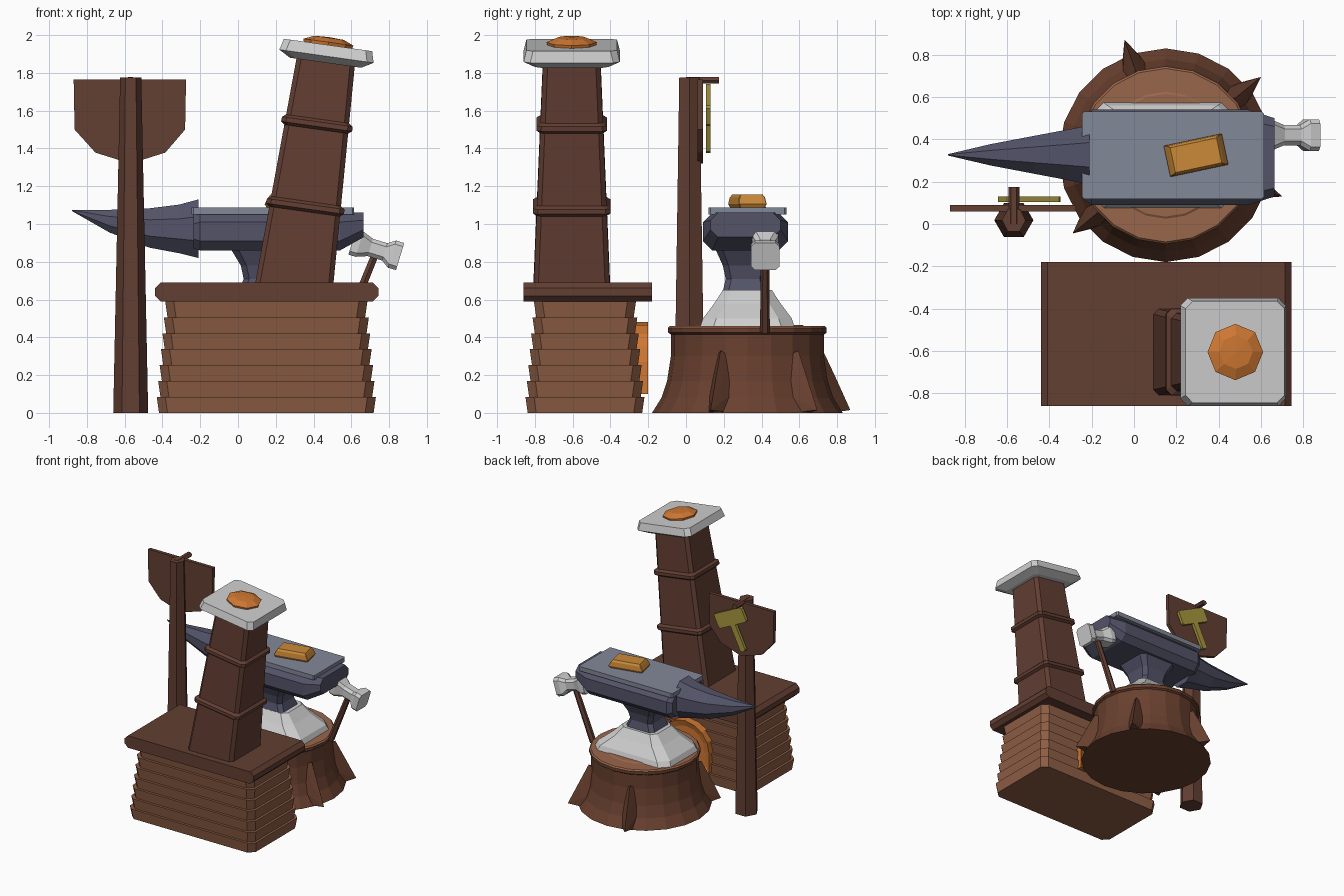
import bpy, bmesh
from math import sin, cos, pi, atan2, hypot, radians
from mathutils import Matrix, Vector

if "Cube" in bpy.data.objects:
    bpy.data.objects.remove(bpy.data.objects["Cube"])


def material(name, hex_code):
    def lin(c):
        c /= 255
        return c / 12.92 if c < 0.04045 else ((c + 0.055) / 1.055) ** 2.4
    m = bpy.data.materials.new(name)
    m.diffuse_color = [lin(int(hex_code[i:i + 2], 16)) for i in (0, 2, 4)] + [1]
    m.use_nodes = True
    m.node_tree.nodes["Principled BSDF"].inputs["Base Color"].default_value = m.diffuse_color
    return m


WOOD = material("dark_wood", "623E32")
BARK = material("bark", "69402F")
BRICK = material("brick", "8E5E45")
CUT = material("cut_wood", "99664A")
STEEL = material("dark_steel", "535369")
FACE = material("polished_steel", "828898")
PALE = material("pale_metal", "CFCFCF")
EMBER = material("ember", "D07832")
GOLD = material("gold", "CB8A38")
BRASS = material("brass", "A8983F")

# Frames that send local (u, v, s) to world axes
ALONG_X = Matrix(((0, 0, 1, 0), (1, 0, 0, 0), (0, 1, 0, 0), (0, 0, 0, 1)))
ALONG_Y = Matrix(((1, 0, 0, 0), (0, 0, 1, 0), (0, 1, 0, 0), (0, 0, 0, 1)))


def at(x, y, z, frame=Matrix()):
    return Matrix.Translation((x, y, z)) @ frame


def finish(name, bm, mats):
    bmesh.ops.recalc_face_normals(bm, faces=bm.faces)
    me = bpy.data.meshes.new(name)
    bm.to_mesh(me)
    bm.free()
    for m in mats:
        me.materials.append(m)
    ob = bpy.data.objects.new(name, me)
    bpy.context.collection.objects.link(ob)
    return ob


def rect(s, hu, hv, c, cu=0, cv=0):
    """Rectangle with chamfered corners at distance s along the axis."""
    pts = [(hu, hv - c), (hu - c, hv), (c - hu, hv), (-hu, hv - c),
           (-hu, c - hv), (c - hu, -hv), (hu - c, -hv), (hu, c - hv)]
    return [(u + cu, v + cv, s) for u, v in pts]


def ngon(s, ru, rv, n, cu=0, cv=0, turn=0):
    return [(cu + ru * cos(2 * pi * i / n + turn), cv + rv * sin(2 * pi * i / n + turn), s)
            for i in range(n)]


def loft(name, rings, mat, frame=Matrix(), rule=None, extra=()):
    """Skin a stack of equal rings and cap both ends."""
    bm = bmesh.new()
    vs = [[bm.verts.new(frame @ Vector(p)) for p in r] for r in rings]
    n = len(rings[0])
    for a, b in zip(vs, vs[1:]):
        for i in range(n):
            bm.faces.new((a[i], a[(i + 1) % n], b[(i + 1) % n], b[i]))
    bm.faces.new(vs[0][::-1])
    bm.faces.new(vs[-1])
    if rule:
        bmesh.ops.recalc_face_normals(bm, faces=bm.faces)
        for f in bm.faces:
            f.material_index = rule(f)
    return finish(name, bm, [mat, *extra])


def plate(name, outline, y0, y1, mat):
    """Extrude an (x, z) outline along y."""
    return loft(name, [[(x, z, y) for x, z in outline] for y in (y0, y1)], mat, ALONG_Y)


# Brick forge: seven courses, each flaring slightly toward its top
COURSE = 0.59 / 7
for k in range(7):
    d = 0.0075 * k
    loft(f"brick_course_{k + 1}",
         [rect(k * COURSE, 0.568 - d, 0.303 - d, 0.045),
          rect((k + 1) * COURSE, 0.58 - d, 0.315 - d, 0.045)],
         BRICK, at(0.15, -0.535, 0))
loft("forge_slab", [rect(-0.86, 0.592, 0.05, 0.03), rect(-0.18, 0.592, 0.05, 0.03)],
     WOOD, at(0.152, 0, 0.64, ALONG_Y))

# Glowing arched mouth on the back of the forge
arch = [(0.37, 0.1), (0.37, 0.27)]
arch += [(0.15 + 0.22 * cos(a), 0.27 + 0.21 * sin(a)) for a in [pi * i / 8 for i in range(1, 8)]]
arch += [(-0.07, 0.27), (-0.07, 0.1)]
mouth = plate("forge_mouth", arch, -0.3, -0.2, EMBER)
bm = bmesh.new()
bm.from_mesh(mouth.data)
back = max(bm.faces, key=lambda f: f.calc_center_median().y)
bmesh.ops.inset_region(bm, faces=[back], thickness=0.05, depth=0)
bmesh.ops.translate(bm, verts=list(back.verts), vec=(0, -0.015, 0))
bm.to_mesh(mouth.data)
bm.free()

# Leaning chimney with two collars, cap and ember
LEAN = at(0.30, -0.605, 0.69) @ Matrix.Rotation(radians(8), 4, "Y")


def flue(s, out=0):
    h = 0.205 - 0.042 * s + out
    return rect(s, h, h - 0.003, 0.025)


rings = [flue(-0.03)]
for c in (0.41, 0.85):
    rings += [flue(c - 0.03), flue(c - 0.015, 0.02), flue(c + 0.01, 0.02), flue(c + 0.025)]
loft("chimney", rings + [flue(1.2)], WOOD, LEAN)
loft("chimney_cap", [rect(1.175, 0.19, 0.195, 0.03), rect(1.21, 0.252, 0.255, 0.035),
                     rect(1.27, 0.236, 0.24, 0.035)], PALE, LEAN)
loft("chimney_ember", [ngon(1.25, 0.125, 0.125, 8), ngon(1.285, 0.133, 0.133, 8),
                       ngon(1.308, 0.08, 0.08, 8), ngon(1.312, 0.005, 0.005, 8)], EMBER, LEAN)

# Tree stump with pale cut top
profile = [(0.505, 0), (0.455, 0.08), (0.425, 0.17), (0.405, 0.3), (0.405, 0.415),
           (0.42, 0.425), (0.42, 0.45), (0.41, 0.46), (0.30, 0.46), (0.29, 0.466)]
loft("stump", [ngon(z, r, r, 20) for r, z in profile], BARK, at(0.15, 0.325, 0),
     lambda f: int(f.normal.z > 0.5 and f.calc_center_median().z > 0.44), [CUT])

# Four pointed roots
for i, (x, y) in enumerate([(-0.045, 0.87), (0.6, 0.695), (-0.29, -0.045), (0.70, 0.13)]):
    dx, dy = x - 0.15, y - 0.325
    frame = at(0.15, 0.325, 0) @ Matrix.Rotation(atan2(dy, dx), 4, "Z")
    pts = [(0.425, 0, 0.33), (0.495, 0, 0.19), (hypot(dx, dy), 0, 0.015)]
    for t in (-1, 1):
        pts += [(0.37, 0.04 * t, 0.3), (0.38, 0.08 * t, 0.12), (0.44, 0.065 * t, 0)]
    bm = bmesh.new()
    for p in pts:
        bm.verts.new(frame @ Vector(p))
    bmesh.ops.convex_hull(bm, input=bm.verts)
    finish(f"root_{i + 1}", bm, [BARK])

# Anvil: foot, waist, body, face plate and horn
loft("anvil_foot", [rect(0.455, 0.35, 0.25, 0.07), rect(0.5, 0.33, 0.235, 0.07),
                    rect(0.58, 0.23, 0.175, 0.06), rect(0.65, 0.16, 0.13, 0.04)],
     PALE, at(0.135, 0.325, 0))
loft("anvil_waist", [rect(0.62, 0.14, 0.125, 0.03), rect(0.71, 0.105, 0.105, 0.03),
                     rect(0.78, 0.12, 0.12, 0.03), rect(0.88, 0.18, 0.165, 0.04)],
     STEEL, at(0.135, 0.315, 0))
loft("anvil_body", [rect(-0.235, 0.2, 0.09, 0.05, 0, 0.96), rect(-0.2, 0.225, 0.1, 0.05, 0, 0.96),
                    rect(0.54, 0.225, 0.1, 0.05, 0, 0.96), rect(0.665, 0.185, 0.065, 0.04, 0, 0.995)],
     STEEL, at(0, 0.315, 0, ALONG_X))
loft("anvil_face", [rect(1.05, 0.43, 0.206, 0.01), rect(1.087, 0.43, 0.206, 0.01)],
     FACE, at(0.185, 0.325, 0))
K = 1 / cos(pi / 8)
loft("anvil_horn", [ngon(x, w * K, (hi - lo) / 2 * K, 8, 0, (lo + hi) / 2, pi / 8)
                    for x, w, lo, hi in [(-0.21, 0.14, 0.82, 1.13), (-0.31, 0.12, 0.845, 1.103),
                                         (-0.47, 0.09, 0.875, 1.083), (-0.68, 0.05, 0.955, 1.075),
                                         (-0.88, 0.003, 1.069, 1.075)]],
     STEEL, at(0, 0.327, 0, ALONG_X))

# Gold ingot lying askew on the anvil
loft("gold_ingot", [rect(1.085, 0.13, 0.065, 0.003), rect(1.105, 0.14, 0.075, 0.003),
                    rect(1.14, 0.122, 0.07, 0.003), rect(1.155, 0.112, 0.06, 0.003)],
     GOLD, at(0.293, 0.325, 0) @ Matrix.Rotation(radians(12), 4, "Z"))

# Mallet leaning against the anvil
loft("mallet_head", [rect(s, h, h, 0.02) for s, h in
                     [(0, 0.07), (0.04, 0.07), (0.1, 0.048), (0.18, 0.048), (0.22, 0.075), (0.265, 0.075)]],
     PALE, at(0.605, 0.42, 0.905) @ Matrix.Rotation(radians(17), 4, "Y") @ ALONG_X)
bottom, top = Vector((0.56, 0.418, 0.43)), Vector((0.735, 0.418, 0.86))
lean = (top - bottom).to_track_quat("Z", "Y").to_matrix().to_4x4()
loft("mallet_handle", [ngon(0, 0.026, 0.026, 6), ngon((top - bottom).length, 0.022, 0.022, 6)],
     WOOD, at(*bottom) @ lean)

# Sign post, bracket and hanging board
loft("sign_post", [ngon(0, 0.0925, 0.0925, 6), ngon(1.775, 0.056, 0.062, 6)], WOOD, at(-0.568, 0.018, 0))
loft("sign_bracket", [ngon(0, 0.026, 0.02, 6), ngon(0.175, 0.026, 0.02, 6)],
     WOOD, at(-0.568, 0, 1.76, ALONG_Y))
plate("sign_board", [(-0.87, 1.765), (-0.275, 1.765), (-0.28, 1.5), (-0.385, 1.378),
                     (-0.57, 1.32), (-0.755, 1.378), (-0.865, 1.5)], 0.06, 0.09, WOOD)

# Brass hammer emblem on the back of the board
EMBLEM = at(-0.495, 0, 1.63) @ Matrix.Rotation(radians(26), 4, "Y")
for name, hu, hv, dz in (("emblem_head", 0.14, 0.06, 0), ("emblem_handle", 0.025, 0.12, -0.155)):
    loft(name, [rect(0.105, hu, hv, 0.012, 0, dz), rect(0.13, hu, hv, 0.012, 0, dz)],
         BRASS, EMBLEM @ ALONG_Y)
